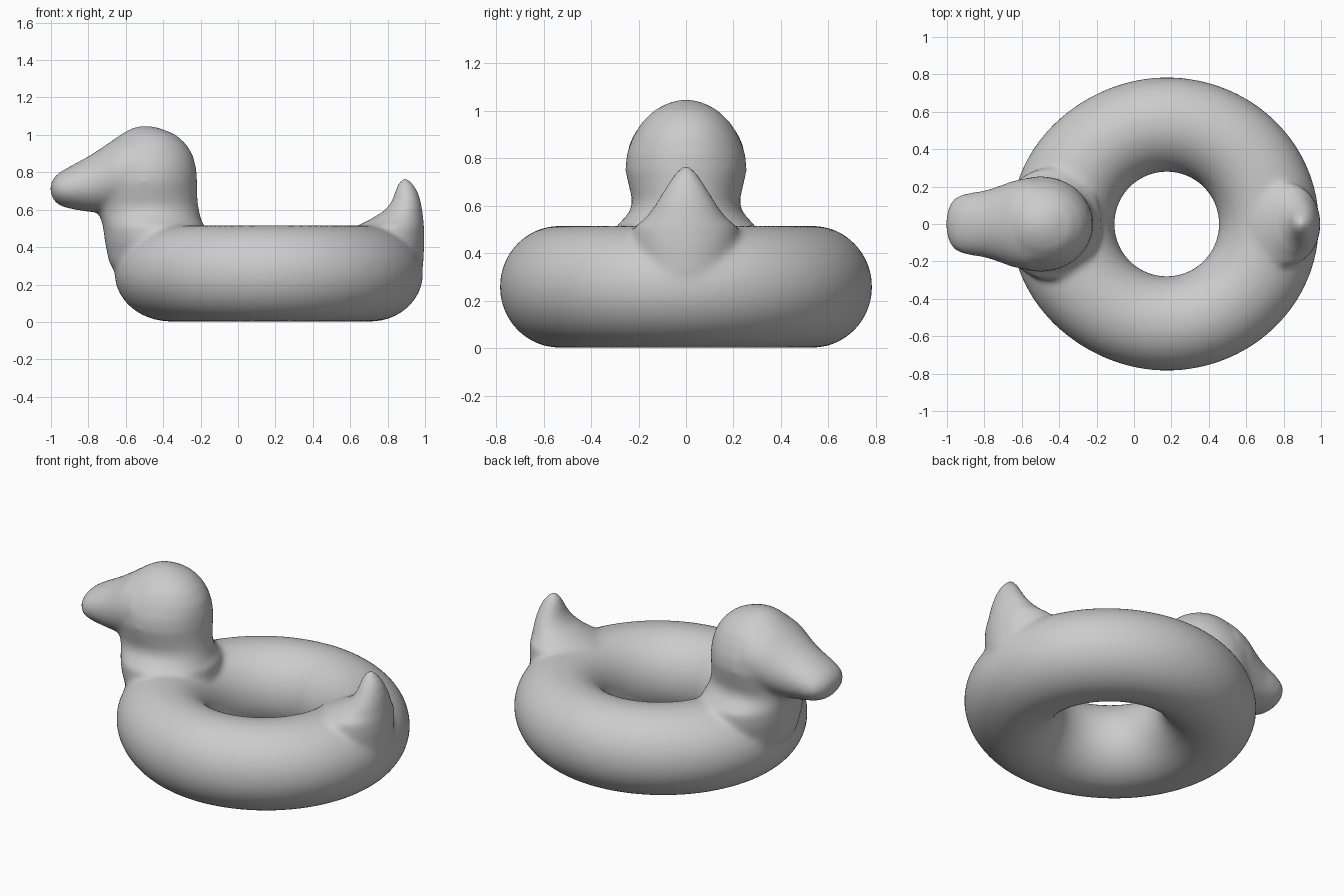
import bpy, bmesh
from math import cos, sin, tau

cube = bpy.data.objects.get("Cube")
if cube:
    bpy.data.objects.remove(cube)

bm = bmesh.new()
SIDES = 48


def skin(rings, closed=False):
    """Bridge rings of points into a tube, capped unless it loops."""
    rows = [[bm.verts.new(p) for p in ring] for ring in rings]
    n = len(rows[0])
    pairs = list(zip(rows, rows[1:]))
    if closed:
        pairs.append((rows[-1], rows[0]))
    for a, b in pairs:
        for i in range(n):
            j = (i + 1) % n
            bm.faces.new((a[i], a[j], b[j], b[i]))
    if not closed:
        bm.faces.new(rows[0])
        bm.faces.new(rows[-1])


def upright(sections):
    """Loft of level ellipses: height, min x, max x, half width."""
    rings = []
    for z, x0, x1, w in sections:
        c, r = (x0 + x1) / 2, (x1 - x0) / 2
        rings.append([(c + r * cos(tau * i / SIDES), w * sin(tau * i / SIDES), z)
                      for i in range(SIDES)])
    skin(rings)


def forward(sections):
    """Loft of ellipses along x: x, min z, max z, half width."""
    rings = []
    for x, z0, z1, w in sections:
        c, r = (z0 + z1) / 2, (z1 - z0) / 2
        rings.append([(x, w * cos(tau * i / SIDES), c + r * sin(tau * i / SIDES))
                      for i in range(SIDES)])
    skin(rings)


# Inflated ring, its outer half drawn out towards the breast and tail
rings = []
for i in range(96):
    u = tau * i / 96
    bulge = 0.03 * max(cos(u), 0) ** 2 + 0.05 * max(-cos(u), 0) ** 3
    ring = []
    for j in range(SIDES):
        v = tau * j / SIDES
        r = 0.532 + (0.2525 + (bulge if cos(v) > 0 else 0)) * cos(v)
        ring.append((0.175 + r * cos(u), r * sin(u), 0.259 + 0.257 * sin(v)))
    rings.append(ring)
skin(rings, closed=True)

# Neck and head
upright([(0.22, -0.63, -0.2, 0.22), (0.32, -0.69, -0.18, 0.27),
         (0.43, -0.712, -0.17, 0.3), (0.51, -0.722, -0.175, 0.3),
         (0.54, -0.73, -0.195, 0.268), (0.58, -0.745, -0.205, 0.234),
         (0.62, -0.76, -0.213, 0.226), (0.68, -0.77, -0.218, 0.24),
         (0.75, -0.78, -0.218, 0.256), (0.82, -0.775, -0.223, 0.25),
         (0.89, -0.75, -0.24, 0.224), (0.95, -0.69, -0.276, 0.188),
         (1.0, -0.63, -0.33, 0.138), (1.03, -0.58, -0.4, 0.085),
         (1.047, -0.53, -0.46, 0.03)])

# Beak
forward([(-0.55, 0.6, 1.02, 0.25), (-0.65, 0.59, 0.985, 0.23),
         (-0.73, 0.585, 0.93, 0.2), (-0.8, 0.588, 0.885, 0.178),
         (-0.87, 0.6, 0.847, 0.168), (-0.92, 0.61, 0.82, 0.158),
         (-0.96, 0.625, 0.795, 0.137), (-0.985, 0.65, 0.77, 0.105),
         (-1.003, 0.685, 0.74, 0.05)])

# Tail
upright([(0.2, 0.7, 0.96, 0.15), (0.32, 0.68, 0.992, 0.19),
         (0.44, 0.64, 0.997, 0.22), (0.51, 0.63, 0.995, 0.22),
         (0.55, 0.71, 0.991, 0.17), (0.6, 0.79, 0.986, 0.133),
         (0.65, 0.825, 0.976, 0.102), (0.7, 0.84, 0.96, 0.073),
         (0.74, 0.855, 0.935, 0.045), (0.77, 0.88, 0.905, 0.015)])

bmesh.ops.recalc_face_normals(bm, faces=bm.faces[:])
mesh = bpy.data.meshes.new("duck_swim_ring")
bm.to_mesh(mesh)
bm.free()
duck = bpy.data.objects.new("duck_swim_ring", mesh)
bpy.context.collection.objects.link(duck)

# Plain grey vinyl
grey = bpy.data.materials.new("light_grey")
grey.use_nodes = True
colour = (0.6, 0.6, 0.6, 1)
grey.diffuse_color = colour
grey.node_tree.nodes["Principled BSDF"].inputs["Base Color"].default_value = colour
mesh.materials.append(grey)

# Fuse the parts into one skin and soften the joins
fuse = duck.modifiers.new("fuse", 'REMESH')
fuse.mode = 'VOXEL'
fuse.voxel_size = 0.015
fuse.use_smooth_shade = True
soften = duck.modifiers.new("soften", 'SMOOTH')
soften.factor = 0.5
soften.iterations = 14
